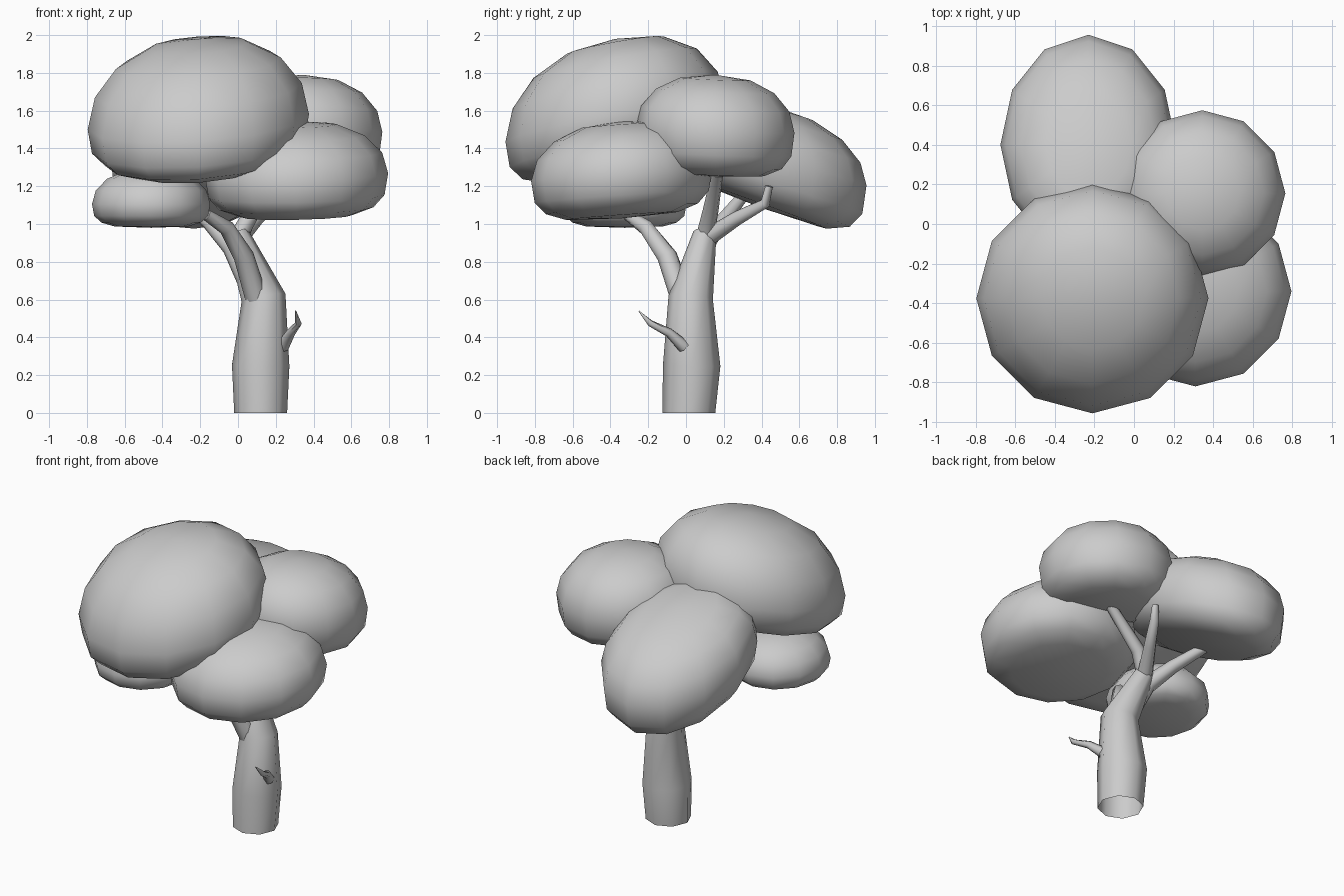
import bpy, bmesh, math
from mathutils import Vector

if "Cube" in bpy.data.objects:
    bpy.data.objects.remove(bpy.data.objects["Cube"])


def finish(bm, name, angle):
    bmesh.ops.recalc_face_normals(bm, faces=bm.faces)
    mesh = bpy.data.meshes.new(name)
    bm.to_mesh(mesh)
    bm.free()
    obj = bpy.data.objects.new(name, mesh)
    bpy.context.collection.objects.link(obj)
    bpy.ops.object.select_all(action='DESELECT')
    bpy.context.view_layer.objects.active = obj
    obj.select_set(True)
    bpy.ops.object.shade_smooth_by_angle(angle=math.radians(angle))
    return obj


def foliage(name, centre, rx, ry, top, bottom, slope_x=0, slope_y=0, under=0, full=0.85):
    """Low-poly dome with a full, flattened underside, leaning by the slopes."""
    bm = bmesh.new()
    bmesh.ops.create_uvsphere(bm, u_segments=12, v_segments=8, radius=1)
    for v in bm.verts:
        x, y, z = v.co
        r = math.hypot(x, y)
        fuller = r ** ((full if z > 0 else 0.5) - 1) if r > 0.01 else 1
        dx, dy = rx * x * fuller * 1.01, ry * y * fuller * 1.01
        h = top * z if z > 0 else -bottom * abs(z) ** 0.72 + under * dy * abs(z)
        v.co = Vector(centre) + Vector((dx, dy, h + slope_x * dx + slope_y * dy))
    return finish(bm, name, 75)


def limb(name, path, radii, sides=8):
    """Tapered tube along a path; the first ring is left open."""
    bm = bmesh.new()
    pts = [Vector(p) for p in path]
    rings = []
    for i, (p, r) in enumerate(zip(pts, radii)):
        d = (pts[min(i + 1, len(pts) - 1)] - pts[max(i - 1, 0)]).normalized()
        if p.z == 0:
            d = Vector((0, 0, 1))
        side = Vector((0, 1, 0)).cross(d).normalized()
        up = d.cross(side).normalized()
        rings.append([bm.verts.new(p + r * (math.cos(a) * side + math.sin(a) * up))
                      for a in (2 * math.pi * k / sides for k in range(sides))])
    for a, b in zip(rings, rings[1:]):
        for k in range(sides):
            n = (k + 1) % sides
            bm.faces.new((a[k], a[n], b[n], b[k]))
    bm.faces.new(rings[-1])
    return finish(bm, name, 60)


# Leaf clumps
foliage("foliage_top", (-0.21, -0.375, 1.54), 0.58, 0.575, 0.44, 0.255, 0.07, 0.18, 0.05)
foliage("foliage_front_right", (0.31, -0.34, 1.26), 0.48, 0.475, 0.285, 0.23, 0.02, 0.07)
foliage("foliage_back_right", (0.345, 0.155, 1.50), 0.415, 0.415, 0.29, 0.25, -0.03, -0.04)
foliage("foliage_back_left", (-0.23, 0.40, 1.355), 0.44, 0.55, 0.29, 0.27, 0.03, -0.27, -0.10, 0.75)
foliage("foliage_small_low", (-0.46, -0.325, 1.105), 0.31, 0.325, 0.19, 0.125)

# Trunk bending toward the left and back
limb("trunk",
     [(0.12, 0.015, 0), (0.12, 0.03, 0.25), (0.135, 0.025, 0.61), (-0.005, 0.10, 0.95)],
     [0.14, 0.152, 0.118, 0.062])

# Branches carrying the clumps
limb("branch_front",
     [(0.10, -0.02, 0.60), (0.03, -0.10, 0.83), (-0.06, -0.21, 0.98), (-0.17, -0.31, 1.05)],
     [0.06, 0.054, 0.042, 0.03])
limb("branch_left",
     [(0.06, 0.05, 0.70), (-0.03, 0.09, 0.88), (-0.15, 0.19, 1.01), (-0.33, 0.32, 1.17)],
     [0.065, 0.055, 0.042, 0.03])
limb("branch_back",
     [(0.0, 0.10, 0.92), (0.10, 0.27, 1.03), (0.19, 0.42, 1.11), (0.20, 0.44, 1.20)],
     [0.05, 0.038, 0.028, 0.02])
limb("branch_right",
     [(0.0, 0.10, 0.93), (0.08, 0.13, 1.07), (0.35, 0.17, 1.29)],
     [0.048, 0.042, 0.03])

# Bare twig on the trunk
limb("twig",
     [(0.235, -0.01, 0.35), (0.28, -0.09, 0.425), (0.32, -0.19, 0.475), (0.305, -0.25, 0.54)],
     [0.035, 0.024, 0.018, 0.003], sides=6)
